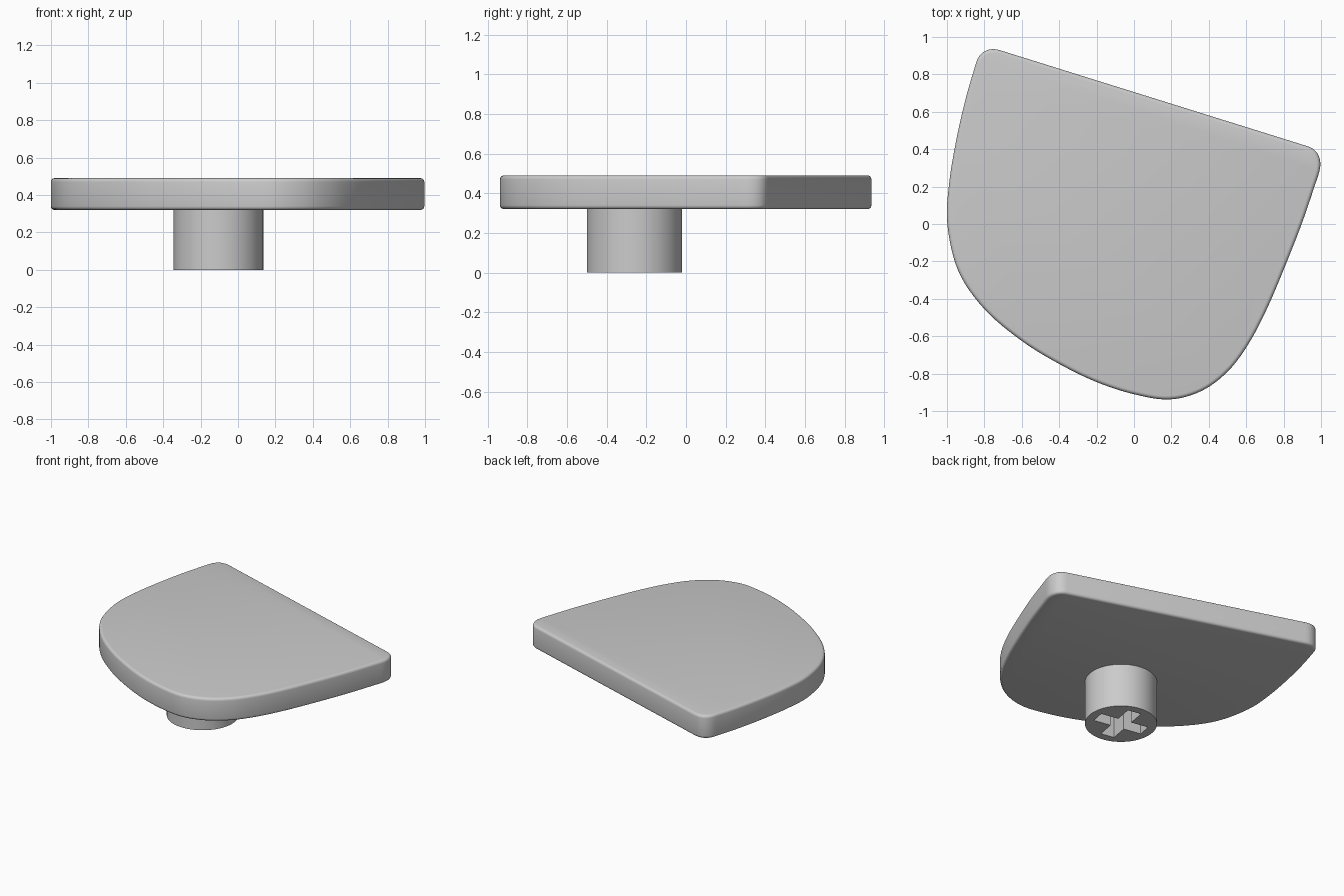
import bpy, bmesh, math
from mathutils import Vector, Matrix
from mathutils.geometry import interpolate_bezier

default = bpy.data.objects.get("Cube")
if default:
    bpy.data.objects.remove(default, do_unlink=True)

CAP_BOTTOM, CAP_TOP = 0.32, 0.49
STEM_CENTRE, STEM_RADIUS = Vector((-0.105, -0.26, 0)), 0.24
SLOT_LENGTH, SLOT_WIDTH, SLOT_TILT = 0.36, 0.10, math.radians(-10)

grey = bpy.data.materials.new("light grey plastic")
grey.use_nodes = True
grey.diffuse_color = (0.6, 0.6, 0.6, 1)
grey.node_tree.nodes["Principled BSDF"].inputs["Base Color"].default_value = grey.diffuse_color


def prism(name, outline, bottom, top):
    """Solid with a flat outline, extruded upwards."""
    bm = bmesh.new()
    face = bm.faces.new([bm.verts.new((p[0], p[1], bottom)) for p in outline])
    extruded = bmesh.ops.extrude_face_region(bm, geom=[face])["geom"]
    bmesh.ops.translate(bm, vec=(0, 0, top - bottom),
                        verts=[g for g in extruded if isinstance(g, bmesh.types.BMVert)])
    bmesh.ops.recalc_face_normals(bm, faces=bm.faces)
    mesh = bpy.data.meshes.new(name)
    bm.to_mesh(mesh)
    bm.free()
    mesh.materials.append(grey)
    obj = bpy.data.objects.new(name, mesh)
    bpy.context.collection.objects.link(obj)
    return obj


def finish(obj):
    """Apply the modifiers and shade smooth with sharp edges kept."""
    bpy.ops.object.select_all(action="DESELECT")
    obj.select_set(True)
    bpy.context.view_layer.objects.active = obj
    for mod in list(obj.modifiers):
        bpy.ops.object.modifier_apply(modifier=mod.name)
    bpy.ops.object.shade_smooth_by_angle(angle=math.radians(35))


def smooth_path(points, steps=6):
    """Flowing curve through the points."""
    pts = [Vector(p) for p in points]
    ext = [pts[0] * 2 - pts[1]] + pts + [pts[-1] * 2 - pts[-2]]
    path = []
    for a, b, c, d in zip(ext, ext[1:], ext[2:], ext[3:]):
        path += interpolate_bezier(b, b + (c - a) / 6, c - (d - b) / 6, c, steps + 1)[:-1]
    return path + [pts[-1]]


def round_corner(start, tip, end):
    start, tip, end = Vector(start), Vector(tip), Vector(end)
    return interpolate_bezier(start, start.lerp(tip, 0.6), end.lerp(tip, 0.6), end, 10)


# Cap: curved sides and front, straight slanted back edge, two rounded corners
side = [(0.985, 0.26), (0.9, 0.01), (0.81, -0.22), (0.71, -0.455), (0.61, -0.645),
        (0.5, -0.79), (0.36, -0.893), (0.19, -0.938), (0, -0.91), (-0.2, -0.845),
        (-0.4, -0.748), (-0.6, -0.625), (-0.8, -0.455), (-0.94, -0.25),
        (-0.998, 0), (-0.988, 0.22), (-0.95, 0.45), (-0.9, 0.67), (-0.845, 0.86)]
right_back, left_back = (0.93, 0.415), (-0.71, 0.927)
outline = smooth_path(side)
outline += round_corner(side[-1], (-0.815, 0.965), left_back)[1:]
outline += round_corner(right_back, (1.03, 0.384), side[0])[:-1]
cap = prism("cap", outline, CAP_BOTTOM, CAP_TOP)
bevel = cap.modifiers.new("rounded rim", "BEVEL")
bevel.width = 0.02
bevel.segments = 4
bevel.limit_method = "ANGLE"
bevel.angle_limit = math.radians(50)
finish(cap)

# Stem: round post with a cross-shaped socket open at the bottom
sides = 64
circle = [STEM_CENTRE + STEM_RADIUS * Vector((math.cos(t), math.sin(t), 0))
          for t in (math.tau * i / sides for i in range(sides))]
stem = prism("stem", circle, 0, CAP_BOTTOM + 0.01)

# Cross socket cutter
l, w = SLOT_LENGTH / 2, SLOT_WIDTH / 2
cross = []
for quarter in range(4):
    turn = Matrix.Rotation(SLOT_TILT + quarter * math.pi / 2, 3, "Z")
    cross += [STEM_CENTRE + turn @ Vector(p) for p in ((l, -w, 0), (l, w, 0), (w, w, 0))]
cutter = prism("socket_cutter", cross, -0.1, CAP_BOTTOM - 0.02)
cutter.hide_render = True
cut = stem.modifiers.new("cross socket", "BOOLEAN")
cut.object = cutter
cut.operation = "DIFFERENCE"
cut.solver = "EXACT"
finish(stem)
bpy.data.objects.remove(cutter, do_unlink=True)
